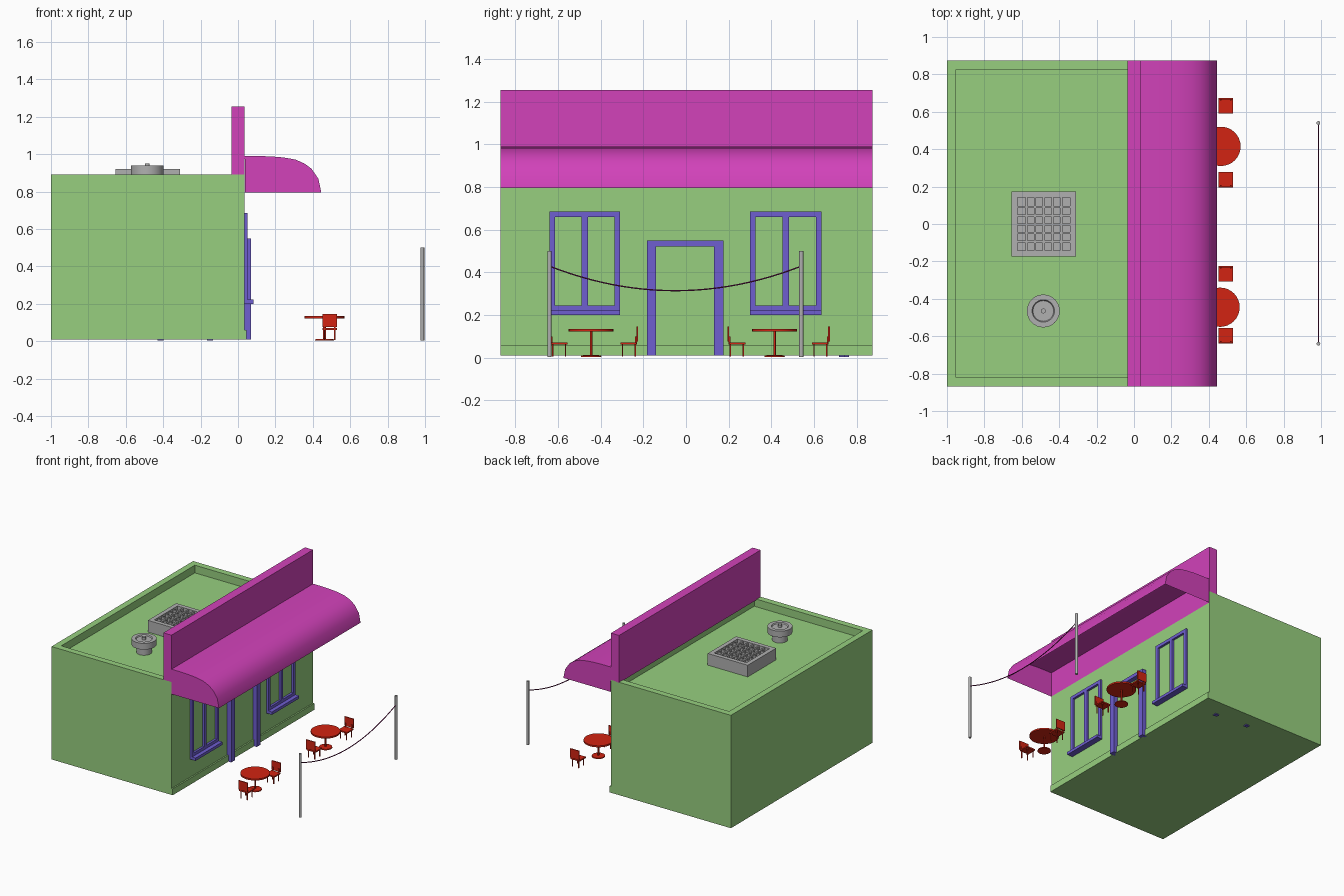
import bpy, bmesh, math
from mathutils import Vector

if "Cube" in bpy.data.objects:
    bpy.data.objects.remove(bpy.data.objects["Cube"])


def material(name, rgb):
    lin = [((c / 255 + 0.055) / 1.055) ** 2.4 for c in rgb]
    m = bpy.data.materials.new(name)
    m.use_nodes = True
    m.diffuse_color = (*lin, 1)
    m.node_tree.nodes["Principled BSDF"].inputs["Base Color"].default_value = (*lin, 1)
    return m


GREEN = material("wall_green", (151, 207, 127))
PINK = material("awning_magenta", (210, 66, 186))
BLUE = material("frame_blue", (110, 94, 208))
GREY = material("metal_grey", (176, 176, 176))
RED = material("furniture_red", (210, 36, 18))
PLUM = material("rope_plum", (125, 25, 95))


def finish(bm, name, mat, smooth=False, recalc=True):
    if recalc:
        bmesh.ops.recalc_face_normals(bm, faces=bm.faces)
    mesh = bpy.data.meshes.new(name)
    bm.to_mesh(mesh)
    bm.free()
    mesh.materials.append(mat)
    obj = bpy.data.objects.new(name, mesh)
    bpy.context.collection.objects.link(obj)
    if smooth:
        bpy.ops.object.select_all(action="DESELECT")
        obj.select_set(True)
        bpy.context.view_layer.objects.active = obj
        bpy.ops.object.shade_smooth_by_angle(angle=math.radians(35))
    return obj


def add_box(bm, x, y, z):
    """Add a box given its (low, high) range on each axis."""
    geo = bmesh.ops.create_cube(bm, size=1)
    for v in geo["verts"]:
        v.co = Vector([r[0] if c < 0 else r[1] for c, r in zip(v.co, (x, y, z))])


def boxes(name, mat, *ranges):
    bm = bmesh.new()
    for r in ranges:
        add_box(bm, *r)
    return finish(bm, name, mat)


def lathe(name, mat, profile, x, y, sides=32):
    """Spin (radius, z) points around a vertical axis."""
    bm = bmesh.new()
    verts = [bm.verts.new((x + r, y, z)) for r, z in profile]
    edges = [bm.edges.new(p) for p in zip(verts, verts[1:])]
    bmesh.ops.spin(bm, geom=verts + edges, cent=(x, y, 0), axis=(0, 0, 1),
                   angle=math.tau, steps=sides, use_merge=True)
    bmesh.ops.remove_doubles(bm, verts=bm.verts, dist=0.0002)
    return finish(bm, name, mat, smooth=True)


WALL = 0.035          # front wall plane
Y0, Y1 = -0.87, 0.875  # ends of the building

# Building shell with a sunken roof
bm = bmesh.new()
add_box(bm, (-1, WALL), (Y0, Y1), (0.01, 0.89))
roof = max(bm.faces, key=lambda f: f.calc_center_median().z)
bmesh.ops.inset_region(bm, faces=[roof], thickness=0.07)
floor = bmesh.ops.extrude_face_region(bm, geom=[roof])
bmesh.ops.translate(bm, vec=(0, 0, -0.06),
                    verts=[g for g in floor["geom"] if isinstance(g, bmesh.types.BMVert)])
bmesh.ops.delete(bm, geom=[roof], context="FACES")
finish(bm, "building", GREEN)
boxes("plinth", GREEN, ((WALL - 0.01, 0.046), (Y0, Y1), (0.01, 0.06)))

# Tall fascia board above the front wall
boxes("fascia", PINK, ((-WALL, WALL), (Y0, Y1), (0.885, 1.255)))

# Curved awning, open underneath, closed at both ends and at the wall
curve = [(0.036, 0.99), (0.1, 0.99), (0.174, 0.988), (0.245, 0.982), (0.307, 0.971),
         (0.355, 0.95), (0.393, 0.922), (0.43, 0.868), (0.445, 0.796)]
outline = curve + [(0.037, 0.796)]
bm = bmesh.new()
near, far = [[bm.verts.new((x, y, z)) for x, z in outline] for y in (Y0, Y1)]
bm.faces.new(near)
bm.faces.new(far[::-1])
count = len(outline)
for i in range(count):
    j = (i + 1) % count
    if i != count - 2:
        bm.faces.new((near[i], far[i], far[j], near[j]))
finish(bm, "awning", PINK, smooth=True)

# Windows with a mullion and a projecting sill
for name, a, b in (("right_window", -0.64, -0.31), ("left_window", 0.30, 0.635)):
    front, mid, t = (WALL - 0.01, 0.052), (a + b) / 2, 0.025
    boxes(name + "_frame", BLUE,
          (front, (a, a + t), (0.22, 0.685)),
          (front, (b - t, b), (0.22, 0.685)),
          (front, (mid - 0.015, mid + 0.015), (0.245, 0.66)),
          (front, (a + t, b - t), (0.66, 0.685)),
          (front, (a + t, b - t), (0.22, 0.245)))
    boxes(name + "_sill", BLUE, ((WALL - 0.01, 0.083), (a, b), (0.2, 0.222)))

# Door surround
depth = (WALL - 0.01, 0.07)
boxes("door_frame", BLUE,
      (depth, (-0.183, -0.14), (0.01, 0.55)),
      (depth, (0.132, 0.175), (0.01, 0.55)),
      (depth, (-0.14, 0.132), (0.522, 0.55)))

# Square roof vent: tray, rim and grille bars
gx, gy, top = (-0.655, -0.31), (-0.175, 0.175), (0.89, 0.921)
rim = 0.033
parts = [(gx, gy, (0.825, 0.89)),
         ((gx[0], gx[0] + rim), gy, top), ((gx[1] - rim, gx[1]), gy, top)]
inner = (gx[0] + rim, gx[1] - rim)
parts += [(inner, (gy[0], gy[0] + rim), top), (inner, (gy[1] - rim, gy[1]), top)]
step = 0.28 / 6
for i in range(1, 6):
    cx, cy = inner[0] + i * step, gy[0] + rim + i * step
    parts.append(((cx - 0.006, cx + 0.006), (gy[0] + rim, gy[1] - rim), (0.888, 0.915)))
    parts.append((inner, (cy - 0.006, cy + 0.006), (0.888, 0.913)))
boxes("square_vent", GREY, *parts)

# Round roof vent
lathe("round_vent", GREY,
      [(0, 0.825), (0.055, 0.825), (0.055, 0.885), (0.088, 0.89), (0.088, 0.938),
       (0.06, 0.938), (0.055, 0.93), (0.013, 0.93), (0.013, 0.95), (0, 0.95)], -0.485, -0.465)


# Round pedestal table
def table(name, x, y):
    lathe(name, RED, [(0, 0.004), (0.048, 0.004), (0.046, 0.011), (0.006, 0.013),
                      (0.006, 0.122), (0.105, 0.122), (0.105, 0.134), (0, 0.134)], x, y)


# Chair whose back is on the given side of its seat
def chair(name, y, side):
    x0, x1 = 0.451, 0.529
    def span(a, b):
        return tuple(sorted((y + side * a, y + side * b)))
    parts = [((x0, x1), span(-0.04, 0.036), (0.061, 0.071)),
             ((x0, x1), span(0.036, 0.044), (0.075, 0.146))]
    for lx in (x0 + 0.012, x1 - 0.012):
        for a in (-0.03, 0.03):
            parts.append(((lx - 0.003, lx + 0.003), span(a - 0.003, a + 0.003), (0.005, 0.062)))
        parts.append(((lx - 0.004, lx + 0.004), span(0.03, 0.038), (0.062, 0.1)))
    boxes(name, RED, *parts)


for name, tx, ty in (("right", 0.46, -0.445), ("left", 0.465, 0.415)):
    table(name + "_table", tx, ty)
    chair(name + "_chair_outer", ty + (0.215 if ty > 0 else -0.15), 1 if ty > 0 else -1)
    chair(name + "_chair_inner", ty + (-0.177 if ty > 0 else 0.177), -1 if ty > 0 else 1)

# Posts and the sagging rope between them
POST_X, R, L = 0.986, -0.64, 0.54
for name, y in (("right_post", R), ("left_post", L)):
    lathe(name, GREY, [(0, 0.004), (0.01, 0.004), (0.01, 0.5), (0, 0.5)], POST_X, y, 16)
data = bpy.data.curves.new("rope", "CURVE")
data.dimensions = "3D"
data.bevel_depth = 0.0035
data.bevel_resolution = 1
spline = data.splines.new("POLY")
spline.points.add(24)
for i, p in enumerate(spline.points):
    t = i / 24
    p.co = (POST_X, R + (L - R) * t, 0.314 + 0.115 * abs(2 * t - 1) ** 2, 1)
data.materials.append(PLUM)
bpy.context.collection.objects.link(bpy.data.objects.new("rope", data))

# Small feet under the floor
for i, (x, y) in enumerate(((-0.15, 0.73), (-0.415, 0.75))):
    boxes(f"floor_foot_{i + 1}", BLUE, ((x - 0.016, x + 0.016), (y - 0.014, y + 0.014), (0.004, 0.012)))
